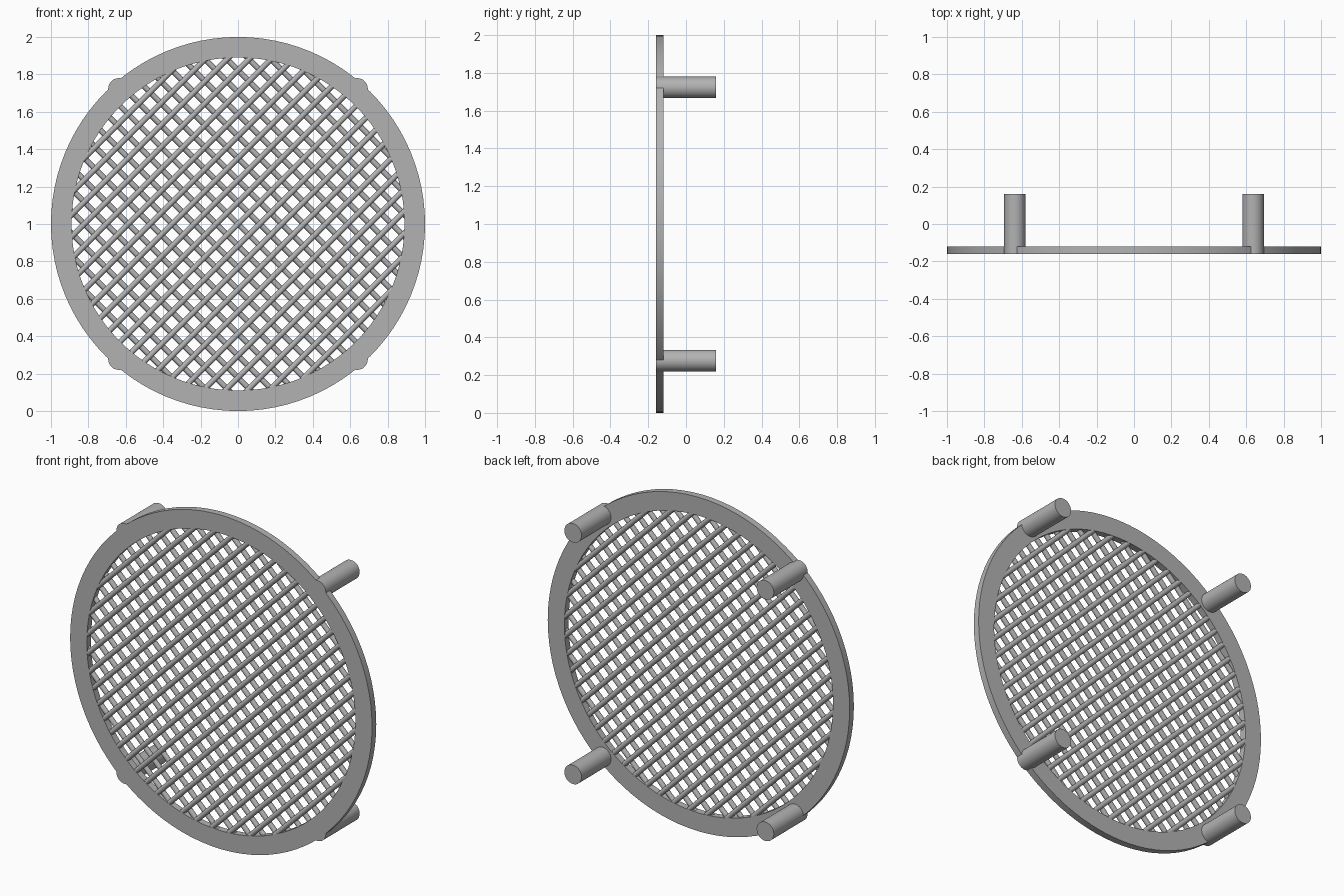
import bpy, bmesh, math
from mathutils import Matrix, Vector

cube = bpy.data.objects.get("Cube")
if cube:
    bpy.data.objects.remove(cube, do_unlink=True)

# Single grey metal
grey = bpy.data.materials.new("grey metal")
grey.use_nodes = True
colour = (0.45, 0.45, 0.45, 1)
grey.diffuse_color = colour
grey.node_tree.nodes["Principled BSDF"].inputs["Base Color"].default_value = colour

MID_Y, HALF_DEPTH = -0.14, 0.02
INNER = 0.89


def finish(bm, name):
    """Turn a bmesh into a smooth object with sharp edges kept."""
    bmesh.ops.recalc_face_normals(bm, faces=bm.faces)
    mesh = bpy.data.meshes.new(name)
    bm.to_mesh(mesh)
    bm.free()
    mesh.materials.append(grey)
    obj = bpy.data.objects.new(name, mesh)
    bpy.context.collection.objects.link(obj)
    bpy.ops.object.select_all(action="DESELECT")
    obj.select_set(True)
    bpy.context.view_layer.objects.active = obj
    bpy.ops.object.shade_smooth_by_angle(angle=math.radians(35))
    return obj


def add_rod(bm, start, end, radius, sides):
    """Closed cylinder between two points."""
    axis = end - start
    turn = axis.to_track_quat("Z", "Y").to_matrix().to_4x4()
    bmesh.ops.create_cone(bm, cap_ends=True, segments=sides, radius1=radius,
                          radius2=radius, depth=axis.length,
                          matrix=Matrix.Translation((start + end) / 2) @ turn)


# Outer ring: a rectangular section spun about the y axis
bm = bmesh.new()
front, back = MID_Y - HALF_DEPTH, MID_Y + HALF_DEPTH
section = [bm.verts.new((r, y, 1)) for r, y in
           ((INNER, front), (1, front), (1, back), (INNER, back))]
edges = [bm.edges.new((section[i], section[(i + 1) % 4])) for i in range(4)]
bmesh.ops.spin(bm, geom=section + edges, cent=(0, 0, 1), axis=(0, 1, 0),
               angle=math.tau, steps=96, use_merge=True)
bmesh.ops.remove_doubles(bm, verts=bm.verts, dist=0.0001)
finish(bm, "outer_ring")

# Mesh: two layers of parallel rods crossing at right angles
SPACING, ROD = 0.083, 0.015
for name, slope, y in (("front_mesh_rods", 1, MID_Y - 0.005),
                       ("back_mesh_rods", -1, MID_Y + 0.005)):
    bm = bmesh.new()
    along = Vector((1, 0, slope)).normalized()
    across = Vector((-slope, 0, 1)).normalized()
    for i in range(-10, 11):
        offset = i * SPACING
        reach = math.sqrt((INNER + 0.01) ** 2 - offset ** 2)
        middle = Vector((0, y, 1)) + across * offset
        add_rod(bm, middle - along * reach, middle + along * reach, ROD, 12)
    finish(bm, name)

# Four mounting pegs standing out behind the ring
for side, sx in (("left", 1), ("right", -1)):
    for level, sz in (("upper", 1), ("lower", -1)):
        bm = bmesh.new()
        x, z = sx * 0.637, 1 + sz * 0.723
        add_rod(bm, Vector((x, front, z)), Vector((x, 0.16, z)), 0.057, 32)
        finish(bm, f"{level}_{side}_peg")
